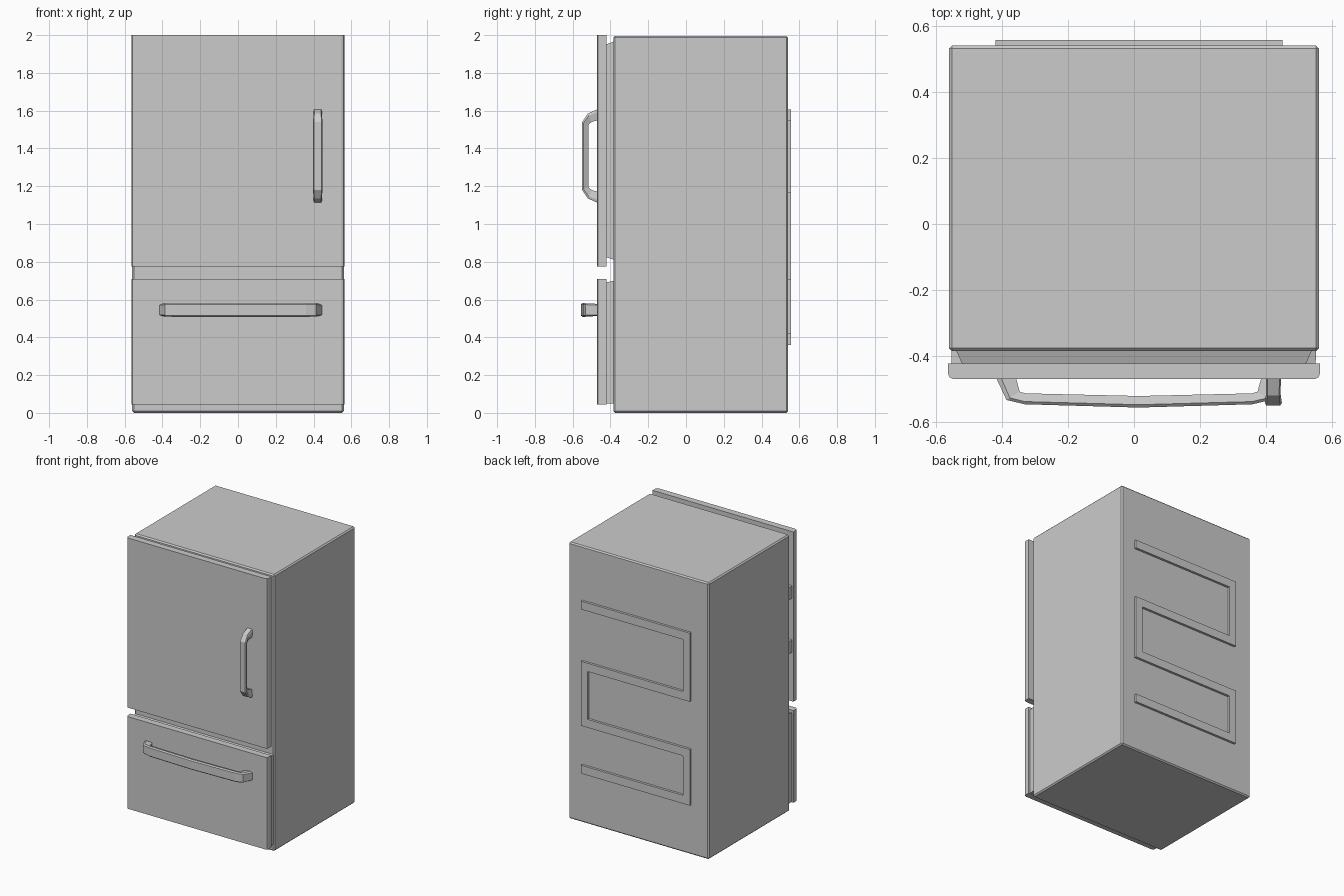
import bpy, bmesh
from mathutils import Vector

if "Cube" in bpy.data.objects:
    bpy.data.objects.remove(bpy.data.objects["Cube"])


def make_object(name, verts, faces):
    mesh = bpy.data.meshes.new(name)
    bm = bmesh.new()
    vs = [bm.verts.new(v) for v in verts]
    for f in faces:
        bm.faces.new([vs[i] for i in f])
    bmesh.ops.recalc_face_normals(bm, faces=bm.faces)
    bm.to_mesh(mesh)
    bm.free()
    obj = bpy.data.objects.new(name, mesh)
    bpy.context.collection.objects.link(obj)
    return obj


def loft(name, rings):
    """Join equal-length rings of points and cap both ends."""
    n = len(rings[0])
    verts = [p for r in rings for p in r]
    faces = [(k * n + i, k * n + (i + 1) % n, (k + 1) * n + (i + 1) % n, (k + 1) * n + i)
             for k in range(len(rings) - 1) for i in range(n)]
    faces += [tuple(range(n)), tuple(range(len(verts) - n, len(verts)))]
    return make_object(name, verts, faces)


def rect(x, y, z0, z1):
    return [(-x, y, z0), (x, y, z0), (x, y, z1), (-x, y, z1)]


def box(name, x0, x1, y0, y1, z0, z1):
    return loft(name, [[(x0, y, z0), (x1, y, z0), (x1, y, z1), (x0, y, z1)] for y in (y0, y1)])


def bevel(obj, width, segments=1):
    mod = obj.modifiers.new("bevel", 'BEVEL')
    mod.width = width
    mod.segments = segments
    return obj


def panel(name, z0, z1):
    """Door slab with rounded vertical front edges."""
    x, yb, yf, r = 0.563, -0.422, -0.47, 0.016
    outline = [(x, yb), (x, yf + r), (x - 0.005, yf + 0.005), (x - r, yf)]
    outline += [(-px, py) for px, py in reversed(outline)]
    return loft(name, [[(px, py, z) for px, py in outline] for z in (z0, z1)])


def handle(name, sections, place):
    """Sections: (outer u, outer y, inner u, inner y, outer half width, inner half width)."""
    rings = []
    for uo, yo, ui, yi, wo, wi in sections:
        o, i = Vector((uo, yo)), Vector((ui, yi))
        m = o.lerp(i, 0.25)
        ring = [(o, -wo * 0.8), (o, wo * 0.8), (m, wo), (i, wi), (i, -wi), (m, -wo)]
        rings.append([place(p.x, p.y, w) for p, w in ring])
    return loft(name, rings)


def mirrored(half, middle=()):
    return half + list(middle) + [(-a, b, -c, d, e, f) for a, b, c, d, e, f in reversed(half)]


# Cabinet
bevel(box("cabinet", -0.56, 0.56, -0.385, 0.54, 0, 1.996), 0.009)

# Door, drawer front and their seals
panel("upper_door", 0.775, 2.0)
panel("lower_drawer", 0.045, 0.71)
loft("upper_seal", [rect(0.54, -0.38, 0.81, 1.967), rect(0.52, -0.425, 0.825, 1.95)])
loft("lower_seal", [rect(0.552, -0.38, 0.05, 0.70), rect(0.55, -0.425, 0.05, 0.69)])

# Hinge blocks on the left side
for i, z in enumerate((1.565, 1.175)):
    box(f"hinge_{i + 1}", -0.553, -0.50, -0.425, -0.38, z - 0.045, z + 0.045)

# Upright door handle
door_bar = mirrored([
    (-0.249, -0.465, -0.19, -0.465, 0.023, 0.02),
    (-0.225, -0.52, -0.18, -0.50, 0.022, 0.012),
    (-0.18, -0.55, -0.165, -0.517, 0.026, 0.013)])
handle("door_handle", door_bar, lambda u, y, w: (0.422 + w, y, 1.36 + u))

# Bowed drawer handle
drawer_bar = mirrored([
    (-0.432, -0.465, -0.372, -0.465, 0.032, 0.028),
    (-0.40, -0.533, -0.36, -0.508, 0.035, 0.028),
    (-0.345, -0.546, -0.342, -0.513, 0.037, 0.03)],
    [(0, -0.556, 0, -0.521, 0.037, 0.03)])
handle("drawer_handle", drawer_bar, lambda u, y, w: (0.014 + u, y, 0.545 + w))

# Serpentine cooling coil on the back
xa, xb, t = -0.42, 0.45, 0.055
z1, z2, z3, z4 = 1.605, 1.17, 0.765, 0.42
coil = [(xb, z1), (xa, z1), (xa, z2 - 0.06), (xb - t, z2 - 0.06), (xb - t, z3),
        (xa, z3), (xa, z4 - 0.06), (xb, z4 - 0.06), (xb, z4), (xa + t, z4),
        (xa + t, z3 - 0.06), (xb, z3 - 0.06), (xb, z2), (xa + t, z2),
        (xa + t, z1 - 0.06), (xb, z1 - 0.06)]
loft("cooling_coil", [[(x, y, z) for x, z in coil] for y in (0.53, 0.557)])
